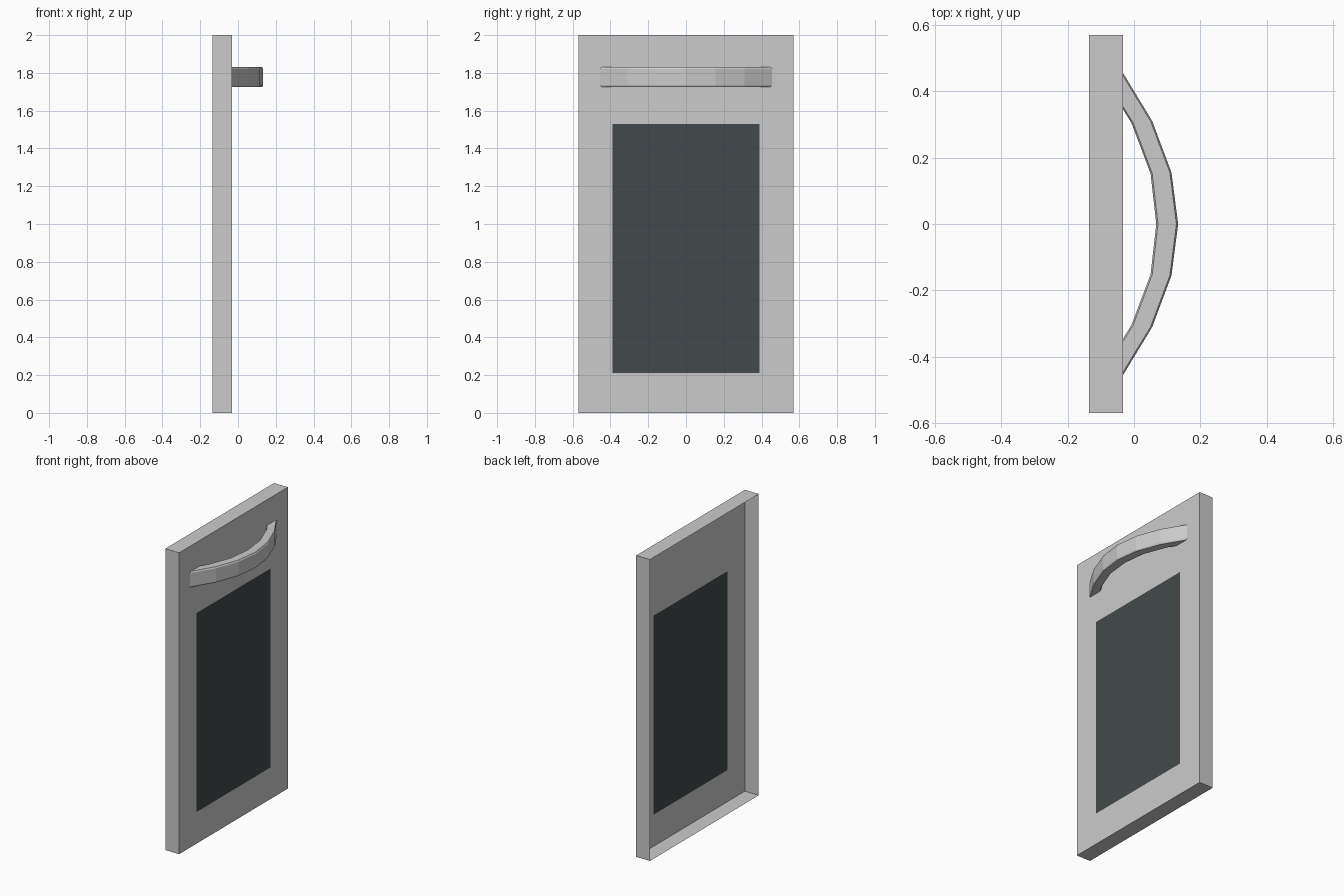
import bpy

if "Cube" in bpy.data.objects:
    bpy.data.objects.remove(bpy.data.objects["Cube"])

XB, XF = -0.135, -0.033      # open back edge, front plate
W, H = 0.57, 2.0             # half width, height


def make(name, verts, faces, color=None):
    me = bpy.data.meshes.new(name)
    me.from_pydata(verts, [], faces)
    ob = bpy.data.objects.new(name, me)
    bpy.context.collection.objects.link(ob)
    if color:
        mat = bpy.data.materials.new(name)
        mat.diffuse_color = color
        mat.use_nodes = True
        mat.node_tree.nodes["Principled BSDF"].inputs["Base Color"].default_value = mat.diffuse_color
        me.materials.append(mat)
    return ob


def rect(x, y, z0, z1):
    return [(x, -y, z0), (x, y, z0), (x, y, z1), (x, -y, z1)]


# Door shell: thin front plate with window opening, side walls, open at the back
window = rect(XF, 0.39, 0.21, 1.53)
verts = rect(XB, W, 0, H) + rect(XF, W, 0, H) + window
faces = []
for i in range(4):
    j = (i + 1) % 4
    faces.append((i, j, 4 + j, 4 + i)[::-1])     # side wall
    faces.append((4 + i, 4 + j, 8 + j, 8 + i))   # front frame
for k, f in enumerate(faces):
    if k % 2 == 0:
        faces[k] = f[::-1]
make("door_panel", verts, faces)

# Dark glass filling the opening
make("window_glass", window, [(0, 1, 2, 3)], (0.055, 0.066, 0.070, 1))

# Bowed handle: chamfered section lofted between outer and inner arcs
half_outer = [(XF, 0.455), (0.055, 0.31), (0.113, 0.155), (0.133, 0)]
half_inner = [(XF, 0.345), (-0.008, 0.305), (0.05, 0.152), (0.067, 0)]


def mirrored(pts):
    return pts + [(x, -y) for x, y in reversed(pts[:-1])]


# (position from inner to outer, z) around the section
z0, z1, c, t = 1.725, 1.83, 0.009, 0.08
section = [(t, z0), (1 - t, z0), (1, z0 + c), (1, z1 - c),
           (1 - t, z1), (t, z1), (0, z1 - c), (0, z0 + c)]
verts, faces = [], []
stations = list(zip(mirrored(half_outer), mirrored(half_inner)))
for (ox, oy), (ix, iy) in stations:
    verts += [(ix + (ox - ix) * s, iy + (oy - iy) * s, z) for s, z in section]
n = len(section)
for a in range(len(stations) - 1):
    for i in range(n):
        j = (i + 1) % n
        faces.append((a * n + i, a * n + j, a * n + n + j, a * n + n + i)[::-1])
make("handle", verts, faces)
# Consistent outward normals on the handle
import bmesh
me = bpy.data.objects["handle"].data
bm = bmesh.new()
bm.from_mesh(me)
bmesh.ops.recalc_face_normals(bm, faces=bm.faces)
bm.to_mesh(me)
bm.free()
